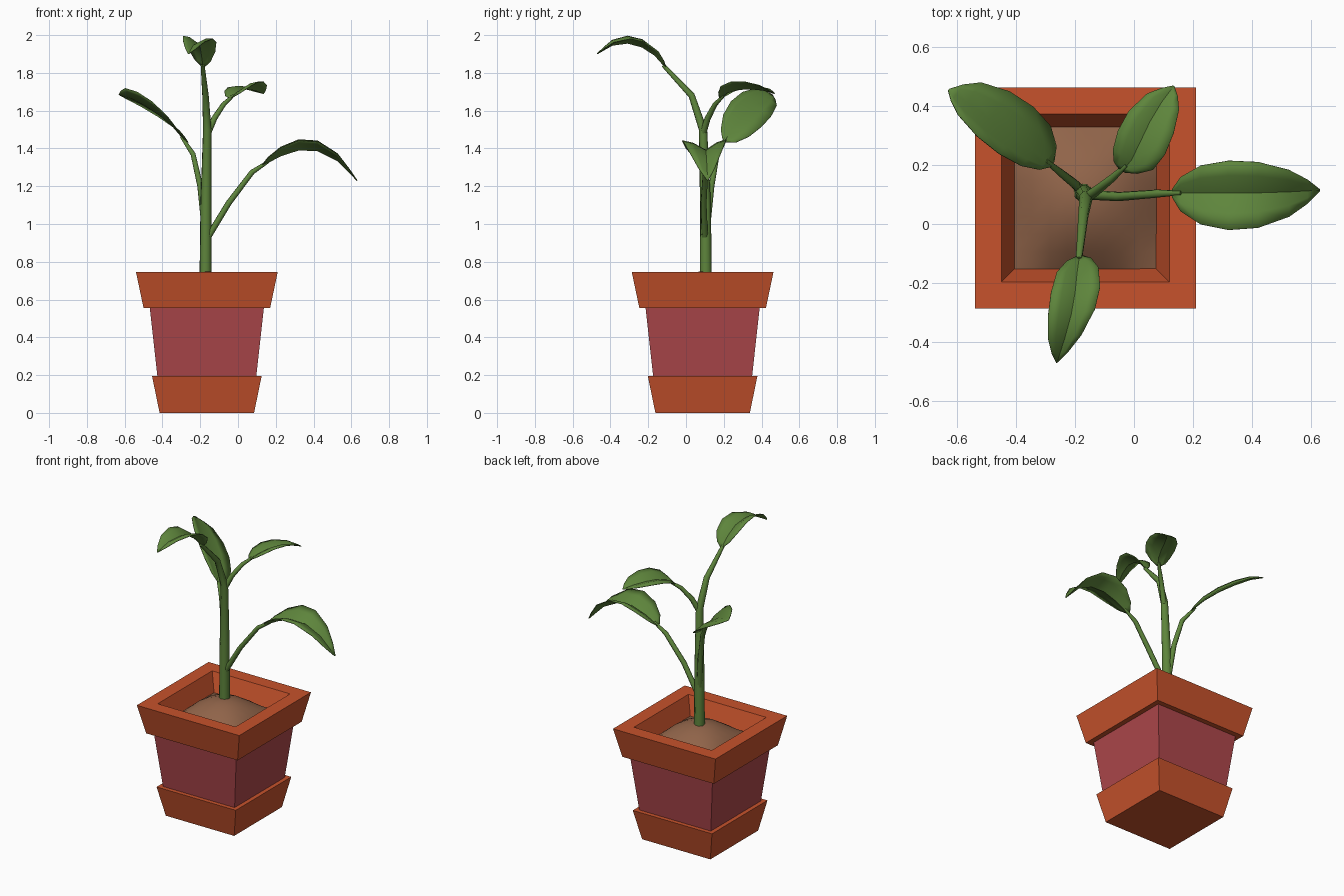
import bpy, bmesh, math
from mathutils import Vector

if "Cube" in bpy.data.objects:
    bpy.data.objects.remove(bpy.data.objects["Cube"])

CX, CY = -0.165, 0.088          # pot centre


def material(name, rgb):
    m = bpy.data.materials.new(name)
    m.diffuse_color = (*rgb, 1)
    m.use_nodes = True
    m.node_tree.nodes["Principled BSDF"].inputs["Base Color"].default_value = m.diffuse_color
    return m


TERRACOTTA = material("orange_terracotta", (0.57, 0.085, 0.025))
RED_CLAY = material("red_clay", (0.42, 0.063, 0.070))
SOIL = material("brown_soil", (0.28, 0.127, 0.067))
GREEN = material("leaf_green", (0.112, 0.235, 0.045))


def make_object(name, bm, mat, smooth=None):
    bmesh.ops.recalc_face_normals(bm, faces=bm.faces)
    me = bpy.data.meshes.new(name)
    bm.to_mesh(me)
    bm.free()
    me.materials.append(mat)
    ob = bpy.data.objects.new(name, me)
    bpy.context.collection.objects.link(ob)
    if smooth:
        bpy.ops.object.select_all(action='DESELECT')
        ob.select_set(True)
        bpy.context.view_layer.objects.active = ob
        bpy.ops.object.shade_smooth_by_angle(angle=math.radians(smooth))
    return ob


def skin(bm, rings, around=True, closed=False):
    """Bridge consecutive rings of vertices with quads."""
    pairs = list(zip(rings, rings[1:])) + ([(rings[-1], rings[0])] if closed else [])
    for a, b in pairs:
        n = len(a)
        for i in range(n if around else n - 1):
            j = (i + 1) % n
            bm.faces.new((a[i], a[j], b[j], b[i]))


def square_part(name, profile, mat, closed=False, bottom=False):
    """Square-section part from (half width, height) pairs."""
    bm = bmesh.new()
    rings = [[bm.verts.new((CX + sx * h, CY + sy * h, z))
              for sx, sy in ((-1, -1), (1, -1), (1, 1), (-1, 1))] for h, z in profile]
    skin(bm, rings, closed=closed)
    if bottom:
        bm.faces.new(rings[-1])
    make_object(name, bm, mat)


def smooth_path(pts, t):
    """Catmull-Rom point at t in 0..1."""
    p = [Vector(q) for q in pts]
    p = [2 * p[0] - p[1]] + p + [2 * p[-1] - p[-2]]
    s = t * (len(pts) - 1)
    i = min(int(s), len(pts) - 2)
    u = s - i
    a, b, c, d = p[i:i + 4]
    return 0.5 * (2 * b + (c - a) * u + (2 * a - 5 * b + 4 * c - d) * u ** 2
                  + (3 * b - a - 3 * c + d) * u ** 3)


def tube(name, pts, radii, sides=8):
    bm = bmesh.new()
    p = [Vector(q) for q in pts]
    rings = []
    for i, c in enumerate(p):
        d = (p[min(i + 1, len(p) - 1)] - p[max(i - 1, 0)]).normalized()
        u = d.cross(Vector((0.3, 1, 0.1))).normalized()
        v = d.cross(u)
        rings.append([bm.verts.new(c + radii[i] * (u * math.cos(a) + v * math.sin(a)))
                      for a in (2 * math.pi * k / sides for k in range(sides))])
    skin(bm, rings)
    bm.faces.new(rings[0])
    bm.faces.new(rings[-1])
    make_object(name, bm, GREEN, 60)


# (position along leaf, relative width)
OUTLINE = [(0, 0.12), (0.06, 0.5), (0.2, 0.85), (0.4, 1), (0.6, 0.95),
           (0.8, 0.68), (0.92, 0.35), (1, 0.03)]


def leaf(name, midrib, left, right):
    """Creased leaf: left / right are the edge offsets at the widest point."""
    L, R, up = Vector(left), Vector(right), Vector((0, 0, 0.010))
    bm = bmesh.new()
    rows = []
    for t, w in OUTLINE:
        c = smooth_path(midrib, t)
        rows.append([bm.verts.new(q) for q in
                     (c + L * w, c + (L * 0.55 + up) * w, c,
                      c + (R * 0.55 + up) * w, c + R * w)])
    skin(bm, rows, around=False)
    ob = make_object(name, bm, GREEN, 40)
    mod = ob.modifiers.new("thickness", 'SOLIDIFY')
    mod.thickness = 0.004
    mod.offset = 0


# Pot
square_part("pot_rim", [(0.295, 0.555), (0.335, 0.555), (0.375, 0.745),
                        (0.285, 0.745), (0.236, 0.62)], TERRACOTTA, closed=True)
square_part("pot_body", [(0.302, 0.556), (0.262, 0.195)], RED_CLAY)
square_part("pot_base", [(0.262, 0.195), (0.29, 0.195), (0.25, 0)], TERRACOTTA, bottom=True)

# Domed soil
bm = bmesh.new()
N = 8
rows = []
for i in range(N + 1):
    u = 2 * i / N - 1
    rows.append([])
    for j in range(N + 1):
        v = 2 * j / N - 1
        z = 0.63 + 0.12 * (1 - u * u) * (1 - v * v)
        rows[-1].append(bm.verts.new((CX + u * 0.243, CY + v * 0.243, z)))
skin(bm, rows, around=False)
soil = make_object("soil", bm, SOIL, 40)
if soil.data.polygons[0].normal.z < 0:
    soil.data.flip_normals()

# Main stem and leaf stalks
tube("main_stem", [(-0.172, 0.105, 0.72), (-0.17, 0.103, 1.1), (-0.163, 0.09, 1.5),
                   (-0.172, 0.03, 1.68), (-0.187, -0.12, 1.84)],
     [0.033, 0.03, 0.023, 0.018, 0.011])
tube("right_stalk", [(-0.165, 0.1, 0.92), (-0.05, 0.093, 1.11), (0.075, 0.103, 1.275),
                     (0.16, 0.106, 1.33)], [0.017, 0.016, 0.014, 0.008])
tube("left_stalk", [(-0.175, 0.11, 0.96), (-0.2, 0.135, 1.2), (-0.238, 0.165, 1.37),
                    (-0.3, 0.215, 1.462)], [0.017, 0.016, 0.014, 0.008])
tube("back_stalk", [(-0.16, 0.09, 1.48), (-0.125, 0.115, 1.56), (-0.075, 0.155, 1.635),
                    (-0.025, 0.2, 1.68)], [0.018, 0.016, 0.013, 0.008])

# Leaves
leaf("front_leaf", [(-0.185, -0.11, 1.83), (-0.195, -0.18, 1.905), (-0.205, -0.27, 1.95),
                    (-0.23, -0.37, 1.953), (-0.262, -0.47, 1.90)],
     (-0.082, 0, 0.04), (0.085, 0.02, 0.025))
leaf("right_leaf", [(0.13, 0.105, 1.31), (0.25, 0.105, 1.37), (0.37, 0.105, 1.395),
                    (0.50, 0.108, 1.355), (0.63, 0.115, 1.23)],
     (0, 0.11, 0.055), (0, -0.125, 0.05))
leaf("left_leaf", [(-0.28, 0.2, 1.44), (-0.36, 0.26, 1.53), (-0.45, 0.325, 1.60),
                   (-0.55, 0.4, 1.66), (-0.63, 0.455, 1.685)],
     (-0.045, -0.06, 0.075), (0.07, 0.1, -0.06))
leaf("back_leaf", [(-0.04, 0.18, 1.665), (0, 0.23, 1.70), (0.035, 0.31, 1.715),
                   (0.085, 0.4, 1.71), (0.135, 0.468, 1.69)],
     (-0.075, 0.04, 0.01), (0.085, -0.04, 0.04))
